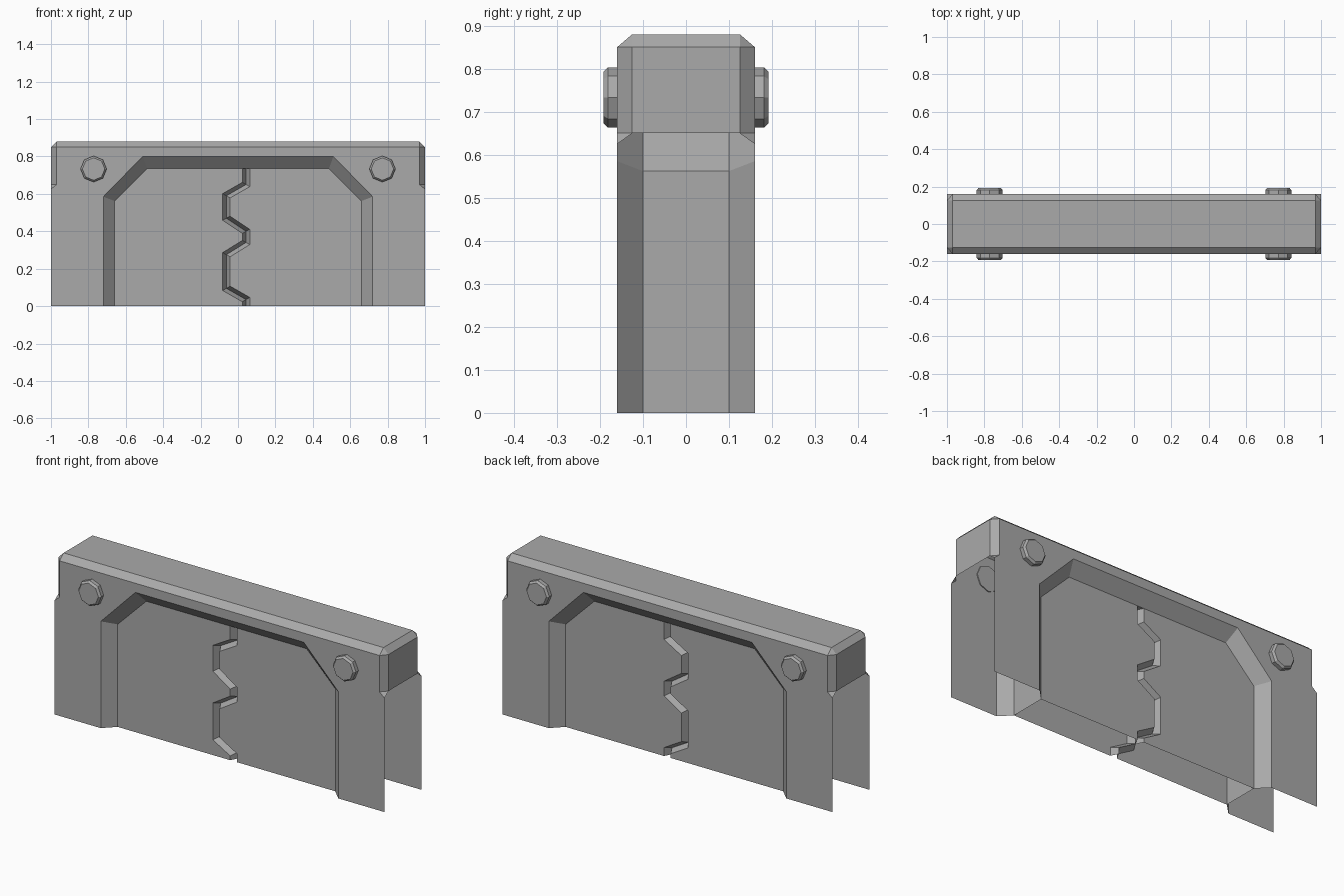
import bpy, bmesh, math
from mathutils import Vector

cube = bpy.data.objects.get("Cube")
if cube:
    bpy.data.objects.remove(cube, do_unlink=True)

GREY = (0.4, 0.4, 0.4, 1.0)
metal = bpy.data.materials.new("grey metal")
metal.use_nodes = True
metal.diffuse_color = GREY
metal.node_tree.nodes["Principled BSDF"].inputs["Base Color"].default_value = GREY


def build(name, faces):
    """Make one object from (points, facing direction) pairs."""
    bm = bmesh.new()
    for pts, facing in faces:
        f = bm.faces.new([bm.verts.new(p) for p in pts])
        f.normal_update()
        if f.normal.dot(Vector(facing)) < 0:
            f.normal_flip()
    bmesh.ops.remove_doubles(bm, verts=bm.verts, dist=1e-4)
    mesh = bpy.data.meshes.new(name)
    bm.to_mesh(mesh)
    bm.free()
    mesh.materials.append(metal)
    obj = bpy.data.objects.new(name, mesh)
    bpy.context.collection.objects.link(obj)
    return obj


def strip(a, b, facing):
    """Quads between two matching point rows."""
    return [([a[i], a[i + 1], b[i + 1], b[i]], facing(i)) for i in range(len(a) - 1)]


def at_y(points, y):
    return [(x, y, z) for x, z in points]


def mirror_x(half):
    return half + [(-x, z) for x, z in reversed(half)]


# Main dimensions: outer skin, sunken doors, edge chamfer
SKIN, DOOR = 0.16, 0.10
CX, CY = 0.97, 0.125
SHOULDER, EAVE, TOP = 0.65, 0.85, 0.88
outer_arch = mirror_x([(0.72, 0), (0.72, 0.585), (0.51, 0.80)])
inner_arch = mirror_x([(0.66, 0), (0.66, 0.562), (0.486, 0.735)])
outline = mirror_x([(1, 0), (1, 0.625), (CX, SHOULDER), (CX, EAVE)])

# Frame: top plate, skins, chamfers and end plates
frame = [([(CX, -CY, TOP), (CX, CY, TOP), (-CX, CY, TOP), (-CX, -CY, TOP)], (0, 0, 1))]
for s in (-1, 1):
    frame.append((at_y(outline + outer_arch[::-1], s * SKIN), (0, s, 0)))
    frame.append(([(CX, s * SKIN, EAVE), (-CX, s * SKIN, EAVE),
                   (-CX, s * CY, TOP), (CX, s * CY, TOP)], (0, s, 1)))
    # end plate with its top chamfer
    frame.append(([(s, -CY, SHOULDER), (s, CY, SHOULDER), (s, CY, EAVE), (s, -CY, EAVE)], (s, 0, 0)))
    frame.append(([(s, -CY, EAVE), (s, CY, EAVE), (s * CX, CY, TOP), (s * CX, -CY, TOP)], (s, 0, 1)))
    for t in (-1, 1):
        low = [(s * CX, t * SKIN, SHOULDER), (s, t * CY, SHOULDER)]
        high = [(s, t * CY, EAVE), (s * CX, t * SKIN, EAVE)]
        frame.append((low + high, (s, t, 0)))
        frame.append((high + [(s * CX, t * CY, TOP)], (s, t, 1)))
        frame.append((low + [(s, t * SKIN, 0.625)], (s, t, 1)))
build("frame", frame)

# Sloping reveal around each opening, and the lining between the doors
for s, side in ((-1, "front"), (1, "back")):
    build(side + "_reveal", strip(at_y(outer_arch, s * SKIN), at_y(inner_arch, s * DOOR),
                                  lambda i: (0, s, 0)))
build("arch_lining", strip(at_y(inner_arch, -DOOR), at_y(inner_arch, DOOR),
                           lambda i: ((1, 0, 1), (1, 0, 1), (0, 0, 1), (-1, 0, 1), (-1, 0, 1))[i]))

# Zigzag seam between the door leaves
R, L = 0.043, -0.062
seam = [(R, 0), (R, 0.035), (L, 0.095), (L, 0.275), (R, 0.34),
        (R, 0.40), (L, 0.47), (L, 0.59), (R, 0.65), (R, 0.735)]


def offset(path, d):
    """Mitred sideways offset that keeps both ends level."""
    out = []
    for i, p in enumerate(path):
        p = Vector(p)
        a = (p - Vector(path[i - 1])).normalized() if i else Vector((0, 1))
        b = (Vector(path[i + 1]) - p).normalized() if i < len(path) - 1 else Vector((0, 1))
        na, nb = Vector((a.y, -a.x)), Vector((b.y, -b.x))
        m = (na + nb).normalized()
        q = p + m * d / m.dot(na)
        out.append((q.x, q.y))
    return out


seam_left, seam_right = offset(seam, -0.02), offset(seam, 0.02)
for s, side in ((-1, "front"), (1, "back")):
    y, deep = s * DOOR, s * (DOOR - 0.04)
    out = (0, s, 0)
    build(side + "_doors",
          [(at_y(inner_arch[:3] + seam_right[::-1], y), out),
           (at_y(inner_arch[:2:-1] + seam_left[::-1], y), out)]
          + strip(at_y(seam_left, y), at_y(seam, deep), lambda i: out)
          + strip(at_y(seam, deep), at_y(seam_right, y), lambda i: out))

# Octagonal bolts with chamfered heads
for s, side in ((-1, "front"), (1, "back")):
    for k, hand in ((-1, "right"), (1, "left")):
        def ring(r, y):
            return [(k * 0.772 + r * math.cos(i * math.pi / 4), s * y,
                     0.733 + r * math.sin(i * math.pi / 4)) for i in range(9)]

        def radial(i):
            a = (i + 0.5) * math.pi / 4
            return (math.cos(a), 0, math.sin(a))
        base, neck, tip = ring(0.07, 0.155), ring(0.07, 0.181), ring(0.06, 0.192)
        build(f"{side}_{hand}_bolt",
              strip(base, neck, radial) + strip(neck, tip, radial)
              + [(tip[:8], (0, s, 0)), (base[:8], (0, -s, 0))])
